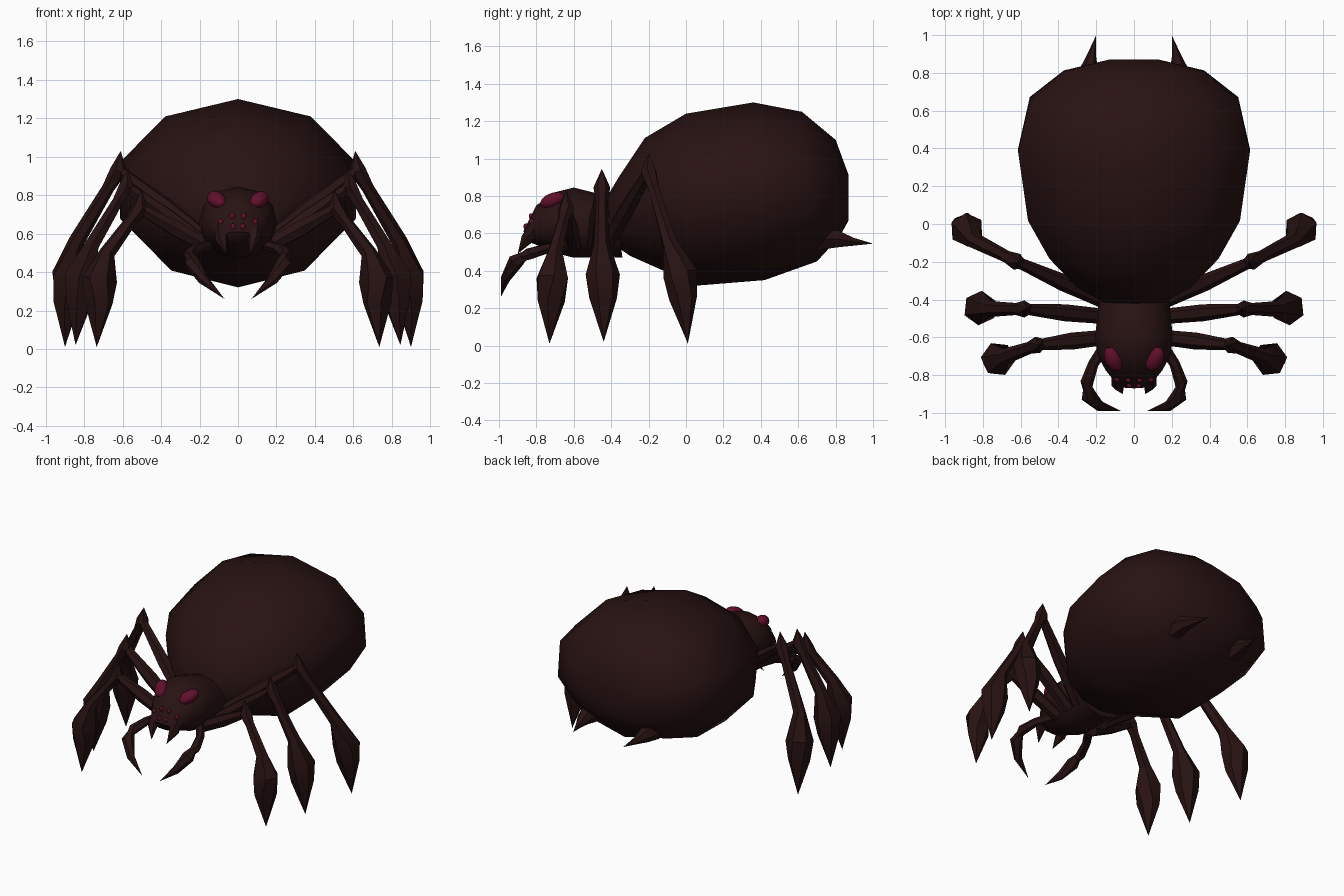
import bpy, bmesh, math
from mathutils import Vector

cube = bpy.data.objects.get("Cube")
if cube:
    bpy.data.objects.remove(cube)


def material(name, color):
    m = bpy.data.materials.new(name)
    m.use_nodes = True
    m.diffuse_color = (*color, 1)
    bsdf = next(n for n in m.node_tree.nodes if n.type == 'BSDF_PRINCIPLED')
    bsdf.inputs["Base Color"].default_value = (*color, 1)
    return m


SHELL = material("dark brown shell", (0.021, 0.006, 0.006))
EYE = material("dark crimson eye", (0.12, 0.005, 0.025))


def smooth(obj, mat, angle):
    obj.data.materials.append(mat)
    bpy.ops.object.select_all(action='DESELECT')
    obj.select_set(True)
    bpy.context.view_layer.objects.active = obj
    bpy.ops.object.shade_smooth_by_angle(angle=math.radians(angle))
    return obj


def loft(name, rings, angle=60):
    """Skin a list of equal-length point rings and cap the ends."""
    bm = bmesh.new()
    rows = [[bm.verts.new(p) for p in ring] for ring in rings]
    n = len(rows[0])
    for a, b in zip(rows, rows[1:]):
        for i in range(n):
            j = (i + 1) % n
            bm.faces.new((a[i], a[j], b[j], b[i]))
    bm.faces.new(rows[0])
    bm.faces.new(rows[-1])
    bmesh.ops.remove_doubles(bm, verts=bm.verts[:], dist=0.0005)
    bmesh.ops.recalc_face_normals(bm, faces=bm.faces[:])
    mesh = bpy.data.meshes.new(name)
    bm.to_mesh(mesh)
    bm.free()
    obj = bpy.data.objects.new(name, mesh)
    bpy.context.collection.objects.link(obj)
    return smooth(obj, SHELL, angle)


def body(name, sections, sides):
    """Sections give top y, top z, bottom y, bottom z and half width."""
    rings = []
    for yt, zt, yb, zb, w in sections:
        ring = []
        for i in range(sides):
            a = math.tau * i / sides
            t = (1 + math.cos(a)) / 2
            ring.append((w * math.sin(a), yb + (yt - yb) * t, zb + (zt - zb) * t))
        rings.append(ring)
    return loft(name, rings)


def limb(name, side, path, sides=6):
    """Tapered tube through x, y, z, radius points, flipped in x by side."""
    pts = [Vector((side * x, y, z)) for x, y, z, r in path]
    rings = []
    for i, p in enumerate(pts):
        d = pts[min(i + 1, len(pts) - 1)] - pts[max(i - 1, 0)]
        q = d.to_track_quat('Z', 'Y')
        r = path[i][3]
        rings.append([p + q @ Vector((r * math.cos(a), r * math.sin(a), 0))
                      for a in (math.tau * k / sides for k in range(sides))])
    return loft(name, rings, 35)


def eye(name, center, scale, direction):
    bpy.ops.mesh.primitive_uv_sphere_add(segments=12, ring_count=8, location=center)
    obj = bpy.context.object
    obj.name = name
    obj.scale = scale
    obj.rotation_mode = 'QUATERNION'
    obj.rotation_quaternion = Vector(direction).to_track_quat('Y', 'Z')
    return smooth(obj, EYE, 60)


# Abdomen and head
body("abdomen", [
    (-.42, .80, -.40, .55, .17), (-.36, .90, -.30, .48, .31),
    (-.22, 1.11, -.12, .40, .47), (0, 1.24, .05, .32, .59),
    (.36, 1.30, .42, .35, .645), (.62, 1.25, .70, .45, .58),
    (.80, 1.10, .82, .58, .39), (.87, .91, .87, .67, .14)], 10)
head = body("head", [
    (-.38, .78, -.34, .47, .18), (-.50, .82, -.48, .47, .195),
    (-.60, .845, -.60, .47, .205), (-.70, .82, -.68, .49, .195),
    (-.80, .75, -.75, .52, .15), (-.87, .61, -.83, .55, .09)], 12)

# Small eyes sit on the face
bpy.context.view_layer.update()
for side, word in ((1, "left"), (-1, "right")):
    for x, z, label in ((.03, .69, "upper"), (.09, .66, "outer"), (.025, .635, "lower")):
        hit, spot, normal, _ = head.ray_cast(Vector((side * x, -2, z)), Vector((0, 1, 0)))
        eye(f"{word}_{label}_small_eye", spot, (.014, .014, .018), (0, 1, .3))

# Knee peak, shin and foot points for each leg: hip, knee, ankle, bulge, tip
LEGS = {
    "front": ((.15, -.60, .53), (.50, -.64, .83), (.68, -.70, .50), (.72, -.715, .36), (.735, -.73, .01)),
    "middle": ((.15, -.49, .53), (.57, -.45, .945), (.76, -.45, .54), (.815, -.445, .38), (.845, -.44, .02)),
    "rear": ((.13, -.42, .55), (.61, -.20, 1.03), (.84, -.09, .56), (.885, -.03, .38), (.90, .01, .01)),
}

for side, word in ((1, "left"), (-1, "right")):
    eye(f"{word}_large_eye", (side * .11, -.715, .775), (.045, .073, .04), (side * .4, .8, .35))

    for label, (hip, knee, ankle, bulge, tip) in LEGS.items():
        k = Vector(knee)
        joint = k + Vector((.01, 0, -.1))
        mid = Vector(hip).lerp(joint, .5)
        limb(f"{word}_{label}_thigh", side,
             [(*hip, .04), (*mid, .045), (*joint, .028)])
        limb(f"{word}_{label}_shin", side,
             [(*k, 0), (*joint, .045), (*joint.lerp(Vector(ankle), .25), .032),
              (*ankle, .042), (*bulge, .092),
              (*Vector(bulge).lerp(Vector(tip), .35), .075), (*tip, 0)])

    # Mouth parts
    limb(f"{word}_fang", side,
         [(.08, -.80, .64, .04), (.085, -.85, .57, .035), (.06, -.90, .49, 0)])
    limb(f"{word}_feeler", side,
         [(.15, -.64, .54, .03), (.215, -.74, .52, .028), (.25, -.84, .49, .034),
          (.245, -.88, .47, .024)])
    limb(f"{word}_pincer", side,
         [(.25, -.84, .50, .015), (.24, -.91, .45, .042), (.18, -.965, .36, .028),
          (.07, -.99, .26, 0)])

    # Rear spikes
    limb(f"{word}_rear_spike", side,
         [(.24, .70, .57, .07), (.24, .81, .57, .052), (.225, .89, .555, .025),
          (.20, 1.0, .545, 0)])
